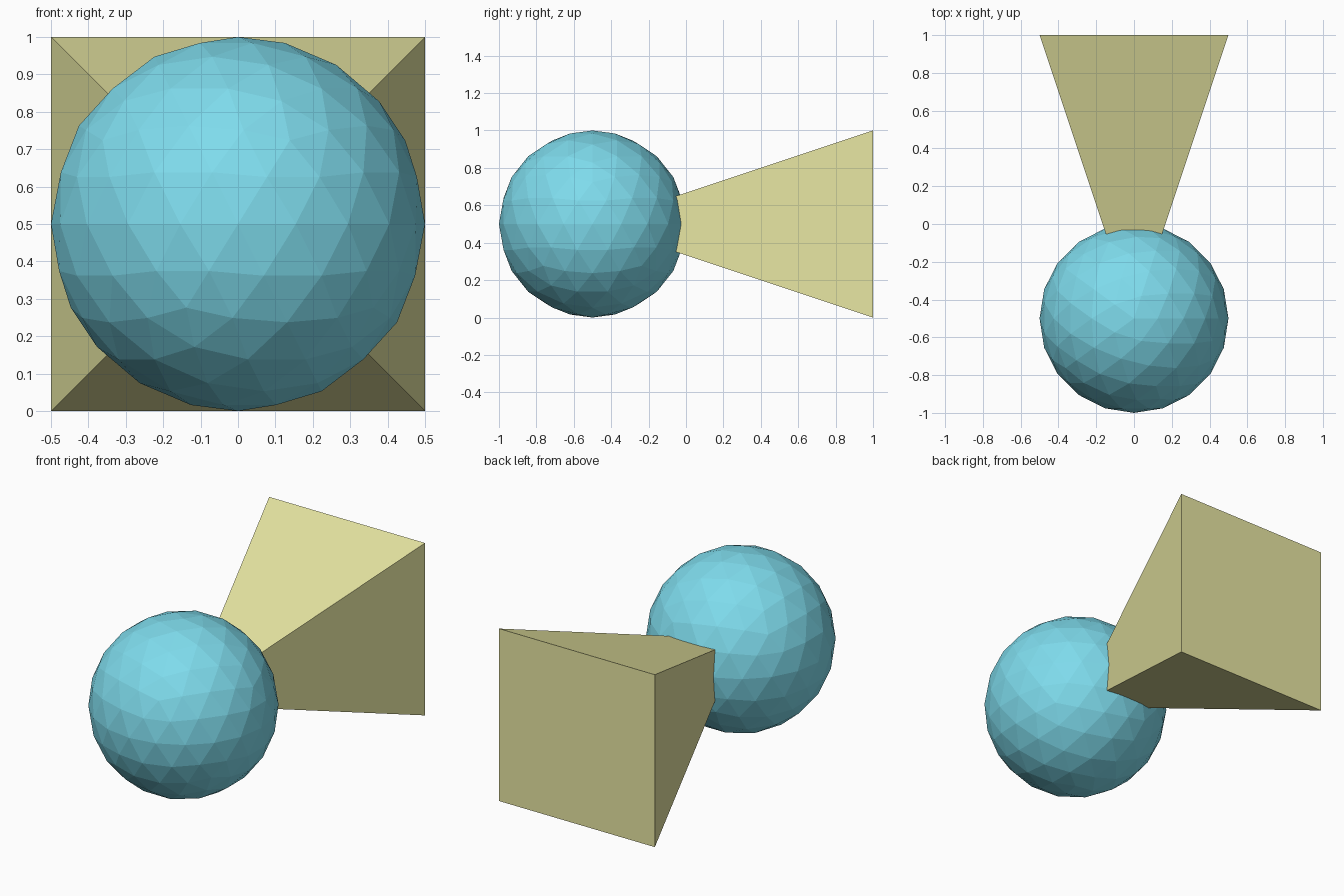
import bpy
from math import pi, sqrt

if "Cube" in bpy.data.objects:
    bpy.data.objects.remove(bpy.data.objects["Cube"])


def finish(name, color):
    """Name the active object and give it a plain coloured material."""
    obj = bpy.context.object
    obj.name = name
    mat = bpy.data.materials.new(name + "_color")
    mat.diffuse_color = (*color, 1)
    mat.use_nodes = True
    mat.node_tree.nodes["Principled BSDF"].inputs["Base Color"].default_value = mat.diffuse_color
    obj.data.materials.append(mat)


# Faceted ball at the front
bpy.ops.mesh.primitive_ico_sphere_add(subdivisions=3, radius=0.5,
                                      location=(0, -0.5, 0.5))
finish("ball", (0.21, 0.71, 0.84))

# Square pyramid: tip at the ball's centre, 1 x 1 base at the back
bpy.ops.mesh.primitive_cone_add(vertices=4, radius1=sqrt(0.5), radius2=0,
                                depth=1.5, location=(0, 0.25, 0.5),
                                rotation=(pi / 2, pi / 4, 0))
finish("pyramid", (0.80, 0.79, 0.36))
